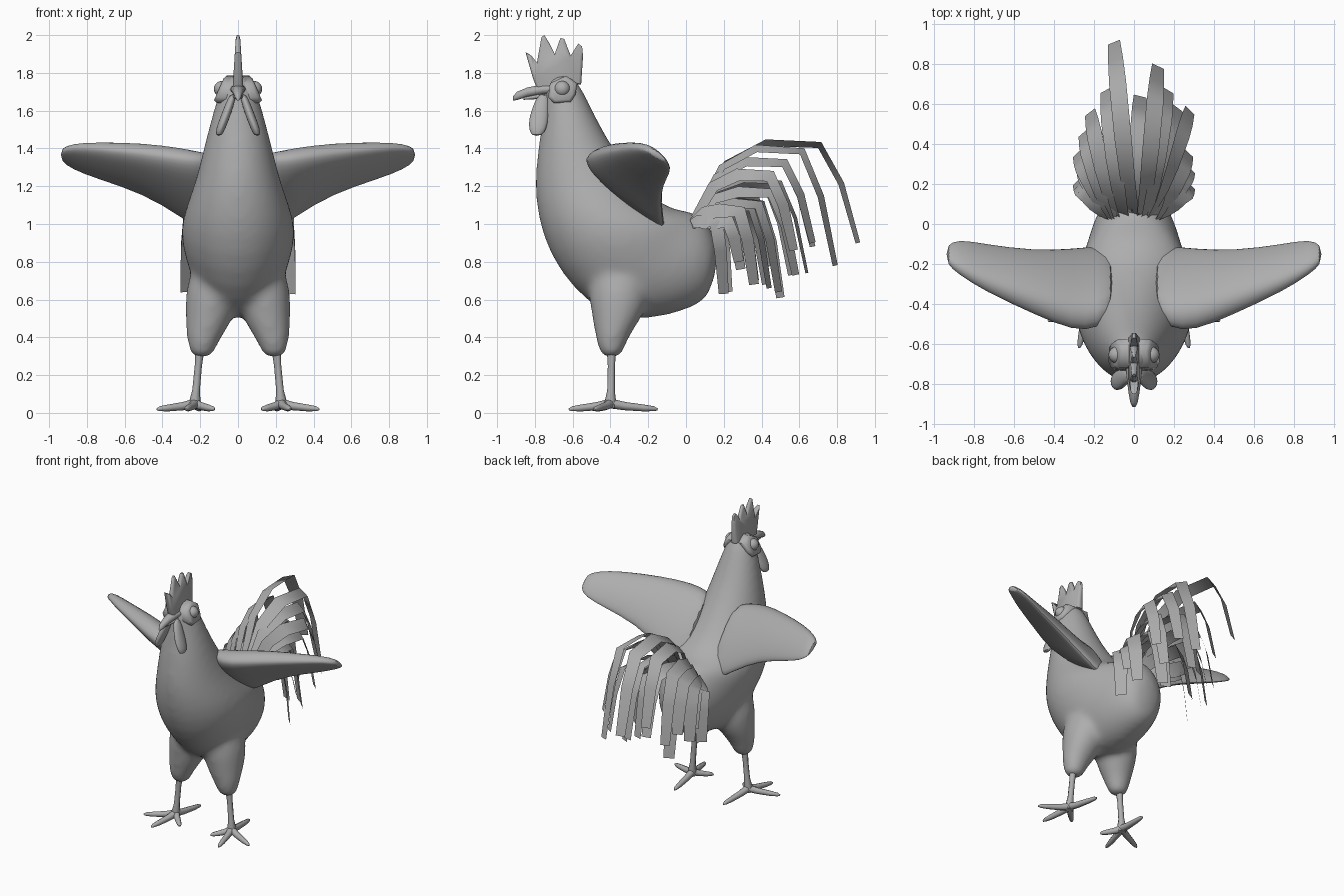
import bpy, bmesh, math
from mathutils import Vector

if "Cube" in bpy.data.objects:
    bpy.data.objects.remove(bpy.data.objects["Cube"])

grey = bpy.data.materials.new("plain_grey")
grey.diffuse_color = (0.42, 0.42, 0.42, 1)
grey.use_nodes = True
grey.node_tree.nodes["Principled BSDF"].inputs["Base Color"].default_value = grey.diffuse_color


def finish(name, bm, smooth=True, subdiv=0, angle=60, blend=False):
    bmesh.ops.recalc_face_normals(bm, faces=bm.faces)
    mesh = bpy.data.meshes.new(name)
    bm.to_mesh(mesh)
    bm.free()
    mesh.materials.append(grey)
    ob = bpy.data.objects.new(name, mesh)
    bpy.context.collection.objects.link(ob)
    if subdiv:
        mod = ob.modifiers.new("subdivision", 'SUBSURF')
        mod.levels = mod.render_levels = subdiv
    if blend:
        mod = ob.modifiers.new("fuse", 'REMESH')
        mod.mode, mod.voxel_size, mod.use_smooth_shade = 'VOXEL', .018, True
        mod = ob.modifiers.new("soften", 'SMOOTH')
        mod.factor, mod.iterations = .5, 22
    elif smooth:
        bpy.ops.object.select_all(action='DESELECT')
        ob.select_set(True)
        bpy.context.view_layer.objects.active = ob
        bpy.ops.object.shade_smooth_by_angle(angle=math.radians(angle))
    return ob


def loft(bm, rings):
    """Skin a list of equal rings and cap both ends."""
    loops = [[bm.verts.new(p) for p in r] for r in rings]
    n = len(loops[0])
    for a, b in zip(loops, loops[1:]):
        for i in range(n):
            j = (i + 1) % n
            bm.faces.new((a[i], a[j], b[j], b[i]))
    bm.faces.new(loops[0][::-1])
    bm.faces.new(loops[-1])


def oval(c, u, v, n=16):
    c, u, v = Vector(c), Vector(u), Vector(v)
    return [c + u * math.cos(2 * math.pi * i / n) + v * math.sin(2 * math.pi * i / n)
            for i in range(n)]


def tube(bm, stations, n=8):
    """Tapered round tube through (x, y, z, radius) stations."""
    pts = [Vector(s[:3]) for s in stations]
    rings = []
    for i, s in enumerate(stations):
        d = (pts[min(i + 1, len(pts) - 1)] - pts[max(i - 1, 0)]).normalized()
        ref = Vector((0, 1, 0)) if abs(d.z) > 0.7 else Vector((0, 0, 1))
        u = d.cross(ref).normalized()
        rings.append(oval(pts[i], u * s[3], d.cross(u) * s[3], n))
    loft(bm, rings)


# Body: front y, z / back y, z / half width, from crown to rump
body = [(-.70, 1.79, -.62, 1.795, .03), (-.745, 1.745, -.572, 1.765, .085),
        (-.75, 1.62, -.512, 1.64, .124), (-.77, 1.50, -.447, 1.51, .158),
        (-.79, 1.38, -.375, 1.39, .188), (-.807, 1.20, -.265, 1.24, .228),
        (-.787, 1.02, -.15, 1.12, .287), (-.728, .84, -.05, 1.075, .31),
        (-.61, .66, .02, 1.07, .292), (-.43, .505, .055, 1.06, .255),
        (-.20, .485, .10, 1.03, .222), (.0, .54, .14, .97, .18), (.14, .605, .18, .86, .10)]
bm = bmesh.new()
rings = []
for fy, fz, by, bz, w in body:
    f, b = Vector((0, fy, fz)), Vector((0, by, bz))
    rings.append(oval((f + b) / 2, (w, 0, 0), (f - b) / 2, 20))
loft(bm, rings)
# Thighs, fused softly into the body
for s in (-1, 1):
    loft(bm, [oval((s * x, y, z), (rx, 0, 0), (0, ry, 0), 14) for x, y, z, rx, ry in
              [(.10, -.36, .90, .08, .10), (.13, -.355, .72, .14, .16), (.14, -.355, .60, .145, .165),
               (.15, -.365, .50, .132, .135), (.178, -.39, .41, .1, .095),
               (.19, -.395, .345, .076, .073), (.192, -.395, .285, .055, .055)]])
finish("body", bm, subdiv=1, blend=True)

# Comb: pointed outline, thinner toward the rim
comb = [(-.79, 1.72), (-.81, 1.77), (-.85, 1.91), (-.83, 1.90), (-.79, 1.85), (-.765, 1.99),
        (-.75, 2.0), (-.725, 1.96), (-.695, 1.90), (-.665, 1.985), (-.645, 1.98), (-.61, 1.89),
        (-.57, 1.955), (-.55, 1.94), (-.545, 1.89), (-.555, 1.74)]
bm = bmesh.new()
loft(bm, [[(x * (1 - 2 * (z - 1.72)), -.69 + (y + .69) * k, 1.78 + (z - 1.78) * k) for y, z in comb]
          for x, k in [(-.028, .9), (-.014, 1), (.014, 1), (.028, .9)]])
finish("comb", bm)

# Beak: upper and lower halves
bm = bmesh.new()
loft(bm, [oval((0, y, z), (w, 0, 0), (0, 0, h), 10) for y, z, w, h in
          [(-.68, 1.715, .045, .025), (-.76, 1.712, .038, .028), (-.84, 1.698, .028, .026),
           (-.895, 1.678, .018, .023), (-.915, 1.665, .008, .012)]])
loft(bm, [oval((0, y, z), (w, 0, 0), (0, 0, h), 10) for y, z, w, h in
          [(-.68, 1.68, .038, .015), (-.78, 1.675, .028, .014), (-.86, 1.665, .01, .008)]])
finish("beak", bm)

# Wing stations: x / leading y, z / trailing y, z / upper and lower thickness
wing = [(.10, -.45, 1.36, -.14, 1.03, .06, .04), (.18, -.52, 1.355, -.11, .945, .125, .06),
        (.30, -.535, 1.365, -.125, 1.035, .135, .065), (.50, -.45, 1.39, -.135, 1.16, .115, .05),
        (.75, -.335, 1.41, -.10, 1.24, .075, .033), (.88, -.25, 1.41, -.075, 1.29, .05, .022),
        (.94, -.20, 1.39, -.105, 1.335, .025, .012)]

toes = [(.43, -.485), (.275, -.62), (.125, -.50), (.20, -.15)]

for s, side in ((-1, "right"), (1, "left")):
    # Wings, blunt along the leading edge
    bm = bmesh.new()
    rings = []
    for x, ly, lz, ty, tz, up, lo in wing:
        a, b = Vector((s * x, ly, lz)), Vector((s * x, ty, tz))
        half = (a - b) / 2
        nrm = Vector((0, half.z, -half.y)).normalized()
        ring = []
        for i in range(16):
            t = 2 * math.pi * i / 16
            c = math.cos(t)
            h = math.sin(t) * (.85 + .3 * c)
            c = c ** .75 if c > 1e-6 else c
            ring.append((a + b) / 2 + half * c + nrm * h * (up if h > 0 else lo))
        rings.append(ring)
    loft(bm, rings)
    finish(side + "_wing", bm, subdiv=1)

    # Shank and toes
    bm = bmesh.new()
    tube(bm, [(s * .20, -.395, .36, .026), (s * .21, -.395, .25, .019),
              (s * .222, -.397, .12, .02), (s * .228, -.40, .06, .03), (s * .23, -.40, .025, .028)])
    for tx, ty in toes:
        dx, dy = tx - .228, ty + .40
        tube(bm, [(s * (.228 + dx * k), -.40 + dy * k, z, r) for k, z, r in
                  [(0, .05, .026), (.3, .036, .022), (.7, .026, .018), (.92, .022, .013), (1, .018, .005)]])
    finish(side + "_foot", bm)

    # Eyes
    bm = bmesh.new()
    bmesh.ops.create_uvsphere(bm, u_segments=16, v_segments=10, radius=.042)
    bmesh.ops.translate(bm, verts=bm.verts, vec=(s * .086, -.655, 1.715))
    finish(side + "_eye", bm)

    # Face patches, leaning inward at the top
    bm = bmesh.new()
    patch = [(-.73, 1.67), (-.72, 1.745), (-.635, 1.785), (-.575, 1.745), (-.585, 1.685), (-.61, 1.645), (-.70, 1.64)]
    loft(bm, [[(s * (x - .35 * (z - 1.70)), -.655 + (y + .655) * k, 1.715 + (z - 1.715) * k) for y, z in patch]
              for x, k in [(.05, 1), (.09, 1), (.106, .8)]])
    finish(side + "_face_patch", bm)

    # Wattles
    bm = bmesh.new()
    loft(bm, [oval((s * x, y, z), (rx, 0, 0), (0, ry, 0), 10) for x, y, z, rx, ry in
              [(.025, -.755, 1.69, .016, .025), (.042, -.765, 1.64, .025, .042), (.07, -.78, 1.56, .027, .055),
               (.092, -.785, 1.505, .026, .05), (.102, -.79, 1.465, .018, .03)]])
    finish(side + "_wattle", bm, subdiv=1)

# Tail feathers: root x, tip x, reach y, peak z, tip z
feathers = [(.0, -.10, .91, 1.44, .90), (.04, .12, .79, 1.41, .78), (.08, .28, .57, 1.27, .86),
            (-.05, -.14, .67, 1.34, .88), (.02, .03, .64, 1.24, .74), (.06, .17, .67, 1.34, .90),
            (-.09, -.22, .56, 1.21, .73), (-.04, -.08, .58, 1.17, .76), (.08, .22, .58, 1.18, .73),
            (-.11, -.21, .50, 1.12, .61), (.10, .16, .49, 1.12, .64), (-.13, -.28, .36, 1.07, .70),
            (.13, .27, .36, 1.08, .68), (-.15, -.28, .22, 1.02, .64), (.15, .28, .20, 1.02, .63),
            (.04, .09, .44, 1.10, .66), (-.03, -.14, .42, 1.08, .68), (.13, .28, .28, 1.02, .80),
            (-.13, -.26, .29, 1.03, .76), (-.12, -.25, .46, 1.14, .78)]
for k, (x0, x1, reach, peak, tip) in enumerate(feathers):
    y0, z0 = .03, 1.0
    arc = [(0, z0), (.21, z0 + .73 * (peak - z0)), (.45, peak - .01), (.77, peak - .04 * (peak - tip)),
           (.90, peak - .42 * (peak - tip)), (1, tip)]
    path = [Vector((x0 + (x1 - x0) * f ** .75, y0 + (reach - y0) * f, z)) for f, z in arc]
    twist = math.copysign(.18 + 2.2 * abs(x1), x1)
    wide = 1.0 if peak > 1.15 else 1.15
    bm = bmesh.new()
    prev = None
    for i, p in enumerate(path):
        d = path[min(i + 1, 5)] - path[max(i - 1, 0)]
        nrm = Vector((0, -d.z, d.y)).normalized()
        w = Vector((1, 0, 0)) * math.cos(twist) - nrm * math.sin(twist)
        w *= wide * (.03, .042, .047, .046, .04, .032)[i]
        pair = (bm.verts.new(p - w), bm.verts.new(p + w))
        if prev:
            bm.faces.new((prev[0], prev[1], pair[1], pair[0]))
        prev = pair
    finish("tail_feather_%02d" % (k + 1), bm, angle=80)
